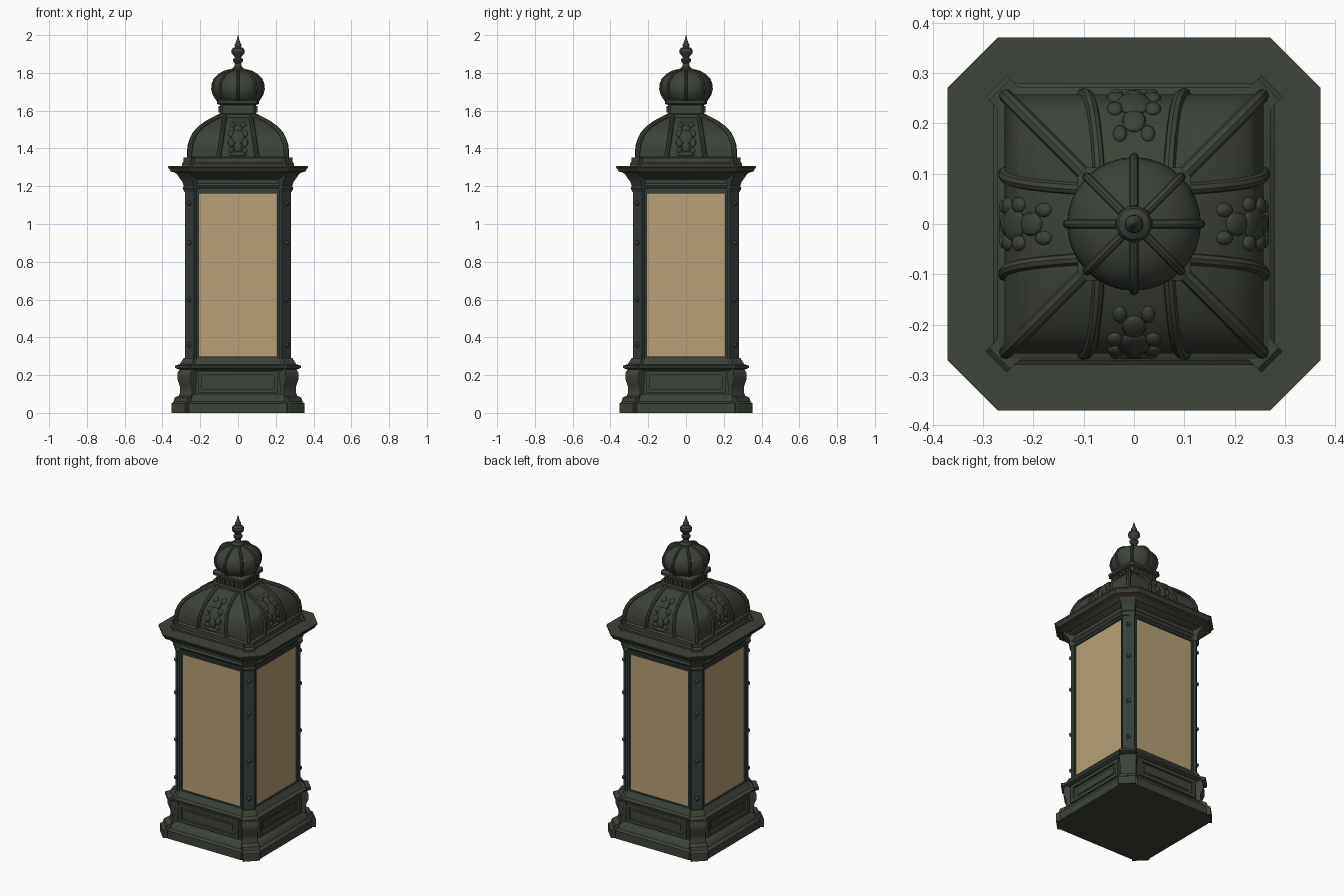
import bpy, bmesh, math
from mathutils import Matrix, Vector

cube = bpy.data.objects.get("Cube")
if cube:
    bpy.data.objects.remove(cube, do_unlink=True)


def material(name, rgb):
    m = bpy.data.materials.new(name)
    m.use_nodes = True
    m.diffuse_color = (*rgb, 1)
    m.node_tree.nodes["Principled BSDF"].inputs["Base Color"].default_value = (*rgb, 1)
    return m


CAST = material("cast_green", (0.047, 0.056, 0.041))
FRAME = material("frame_green", (0.036, 0.050, 0.043))
GLASS = material("amber_glass", (0.48, 0.35, 0.18))
SOFFIT = material("soffit_brown", (0.085, 0.05, 0.025))
made = []
QUARTERS = [Matrix.Rotation(k * math.pi / 2, 4, "Z") for k in range(4)]


def finish(name, bm, mat):
    bmesh.ops.recalc_face_normals(bm, faces=bm.faces)
    me = bpy.data.meshes.new(name)
    bm.to_mesh(me)
    bm.free()
    me.materials.append(mat)
    ob = bpy.data.objects.new(name, me)
    bpy.context.collection.objects.link(ob)
    made.append(ob)
    return ob


def skin(bm, rings):
    """Bridge a stack of point rings and cap both ends."""
    loops = [[bm.verts.new(p) for p in ring] for ring in rings]
    n = len(loops[0])
    for a, b in zip(loops, loops[1:]):
        for i in range(n):
            j = (i + 1) % n
            bm.faces.new((a[i], a[j], b[j], b[i]))
    bm.faces.new(loops[0][::-1])
    bm.faces.new(loops[-1])


def octagon(h, c, z):
    pts = []
    for q in QUARTERS:
        pts += [q @ Vector((h, c - h, z)), q @ Vector((h, h - c, z))]
    return pts


def tower(name, profile, mat=CAST):
    """Chamfered square stack from (z, half width, chamfer)."""
    bm = bmesh.new()
    skin(bm, [octagon(h, c, z) for z, h, c in profile])
    return finish(name, bm, mat)


def corner_piers(name, profile, mat=CAST, depth=0.1):
    """Four diagonal piers from (z, radial reach, half width)."""
    bm = bmesh.new()
    for q in QUARTERS:
        m = q @ Matrix.Rotation(math.pi / 4, 4, "Z")
        skin(bm, [[m @ Vector(p) for p in ((r, -w, z), (r, w, z), (r - depth, w, z), (r - depth, -w, z))]
                  for z, r, w in profile])
    return finish(name, bm, mat)


def side_boxes(name, boxes, mat=CAST):
    """Boxes (x, z, width, height, inner, outer) repeated on all four sides."""
    bm = bmesh.new()
    for q in QUARTERS:
        for x, z, w, h, d0, d1 in boxes:
            m = q @ Matrix.Translation((x, -(d0 + d1) / 2, z)) @ Matrix.Diagonal((w, d1 - d0, h, 1))
            bmesh.ops.create_cube(bm, size=1, matrix=m)
    return finish(name, bm, mat)


def border(z, w, h, t, d0, d1):
    """Four bars around a rectangle."""
    return [(s * (w + t) / 2, z, t, h + 2 * t, d0, d1) for s in (-1, 1)] + \
           [(0, z + s * (h + t) / 2, w, t, d0, d1) for s in (-1, 1)]


def lathe(name, profile, seg=32):
    bm = bmesh.new()
    skin(bm, [[(r * math.cos(i * math.tau / seg), r * math.sin(i * math.tau / seg), z) for i in range(seg)]
              for z, r in profile])
    return finish(name, bm, CAST)


def ribs(name, paths, radius):
    cu = bpy.data.curves.new(name, "CURVE")
    cu.dimensions = "3D"
    cu.bevel_depth = radius
    cu.bevel_resolution = 2
    cu.use_fill_caps = True
    for path in paths:
        sp = cu.splines.new("POLY")
        sp.points.add(len(path) - 1)
        for pt, co in zip(sp.points, path):
            pt.co = (*co, 1)
    ob = bpy.data.objects.new(name, cu)
    bpy.context.collection.objects.link(ob)
    made.append(ob)


# Base: stepped plinth, pedestal walls, bulging corner piers and lip
tower("plinth", [(0, .34, .08), (.05, .34, .08), (.06, .325, .08), (.085, .315, .07), (.1, .295, .06)])
tower("pedestal", [(.08, .288, .06), (.23, .288, .06)])
corner_piers("plinth_corners", [(0, .448, .05), (.05, .448, .05), (.06, .432, .05), (.08, .425, .05), (.09, .4, .05)])
corner_piers("pedestal_piers", [(.08, .4, .048), (.11, .388, .045), (.14, .39, .045), (.18, .406, .048),
                                (.21, .405, .048), (.235, .39, .045)])
side_boxes("pedestal_panels", border(.163, .38, .075, .02, .28, .302) + [(0, .163, .33, .04, .28, .293)])
tower("base_lip", [(.225, .295, .06), (.237, .315, .065), (.25, .318, .065), (.257, .295, .05), (.29, .272, .04)])
corner_piers("lip_corners", [(.228, .39, .045), (.238, .42, .05), (.25, .42, .05), (.258, .39, .045), (.29, .37, .038)])

# Body: core, glazed panels, frames and corner posts
tower("lantern_body", [(.25, .258, .04), (1.25, .258, .04)], FRAME)
side_boxes("glass_panels", [(0, .73, .415, .865, .257, .265)], GLASS)
side_boxes("panel_frames", border(.73, .415, .865, .013, .25, .274) + border(.73, .441, .891, .012, .25, .268), FRAME)
corner_piers("corner_posts", [(.28, .362, .034), (1.2, .362, .034)], FRAME)
bm = bmesh.new()
for q in QUARTERS:
    for z in (.36, .6, .9, 1.11):
        m = q @ Matrix.Translation((.257, .257, z))
        bmesh.ops.create_uvsphere(bm, u_segments=10, v_segments=6, radius=.013, matrix=m)
finish("post_studs", bm, FRAME)

# Entablature and cornice with brown soffit
tower("frieze", [(1.19, .268, .04), (1.205, .278, .04), (1.215, .27, .04), (1.235, .272, .04),
                 (1.245, .295, .05), (1.265, .315, .07)])
corner_piers("corner_brackets", [(1.17, .365, .036), (1.19, .375, .04), (1.2, .37, .036),
                                 (1.225, .378, .04), (1.245, .395, .045), (1.265, .41, .045)])
cornice = tower("cornice", [(1.255, .31, .07), (1.265, .325, .08), (1.272, .335, .085), (1.278, .358, .095),
                            (1.29, .362, .097), (1.3, .371, .1), (1.307, .371, .1)])
cornice.data.materials.append(SOFFIT)
for f in cornice.data.polygons:
    if f.normal.z < -.8 and f.center.z > 1.27:
        f.material_index = 1

# Dome with eared footing
tower("dome_footing", [(1.3, .28, .03), (1.318, .28, .03), (1.325, .272, .03), (1.35, .272, .03), (1.356, .262, .02)])
corner_piers("footing_ears", [(1.3, .388, .03), (1.32, .388, .03), (1.33, .378, .03), (1.352, .378, .03)])
DOME = [(1.35, .258), (1.385, .258), (1.42, .254), (1.45, .244), (1.48, .228), (1.51, .2),
        (1.535, .166), (1.555, .13), (1.57, .095)]
tower("dome", [(z, h, .012) for z, h in DOME])


def dome_half(z):
    for (z0, h0), (z1, h1) in zip(DOME, DOME[1:]):
        if z <= z1:
            return h0 + (h1 - h0) * (z - z0) / (z1 - z0)
    return DOME[-1][1]


ribs("dome_hip_ribs", [[q @ Vector((h - .003, h - .003, z)) for z, h in DOME] for q in QUARTERS], .014)
ribs("dome_side_ribs", [[q @ Vector((s * (.102 - .15 * (z - 1.35)), -h, z)) for z, h in DOME]
                        for q in QUARTERS for s in (-1, 1)], .012)

# Relief ornament on each dome side: (x, z, half width, half height)
LEAVES = [(0, 1.46, .036, .036), (0, 1.41, .022, .03), (0, 1.505, .024, .02), (0, 1.37, .05, .012)]
for s in (-1, 1):
    LEAVES += [(s * .036, 1.43, .018, .022), (s * .038, 1.478, .016, .016),
               (s * .028, 1.525, .014, .012), (s * .035, 1.39, .014, .014)]
bm = bmesh.new()
for q in QUARTERS:
    for x, z, w, h in LEAVES:
        lean = math.atan2(dome_half(z - .01) - dome_half(z + .01), .02)
        m = q @ Matrix.Translation((x, -dome_half(z), z)) @ Matrix.Rotation(-lean, 4, "X") \
            @ Matrix.Diagonal((w, .011, h / math.cos(min(lean, .9)), 1))
        bmesh.ops.create_uvsphere(bm, u_segments=12, v_segments=8, radius=1, matrix=m)
finish("dome_leaves", bm, CAST)

# Square neck with small dentils
tower("neck", [(1.555, .108, .015), (1.58, .108, .015), (1.585, .095, .012), (1.63, .095, .012),
               (1.637, .112, .018), (1.652, .112, .018), (1.66, .098, .02)])
side_boxes("neck_dentils", [(x * .032, 1.608, .018, .034, .09, .102) for x in (-2, -1, 0, 1, 2)])

# Ribbed bulb cap and finial
BULB = [(1.65, .098), (1.668, .115), (1.69, .127), (1.715, .133), (1.74, .131), (1.765, .121),
        (1.787, .1), (1.803, .072), (1.813, .035)]
lathe("bulb", BULB)
ribs("bulb_ribs", [[(r * math.cos(a), r * math.sin(a), z) for z, r in BULB]
                   for a in (k * math.pi / 4 for k in range(8))], .009)
lathe("finial", [(1.8, .036), (1.822, .034), (1.832, .02), (1.85, .016), (1.862, .026), (1.872, .026),
                 (1.88, .017), (1.89, .022), (1.902, .033), (1.915, .036), (1.928, .031), (1.938, .016),
                 (1.946, .018), (1.953, .017), (1.962, .011), (1.98, .006), (2.0, .001)], 20)

# Turn ribs into meshes and smooth curved surfaces
bpy.ops.object.select_all(action="DESELECT")
for ob in made:
    if ob.type == "CURVE":
        ob.data.materials.append(CAST)
    ob.select_set(True)
bpy.context.view_layer.objects.active = made[0]
bpy.ops.object.convert(target="MESH")
bpy.ops.object.shade_smooth_by_angle(angle=math.radians(32))
